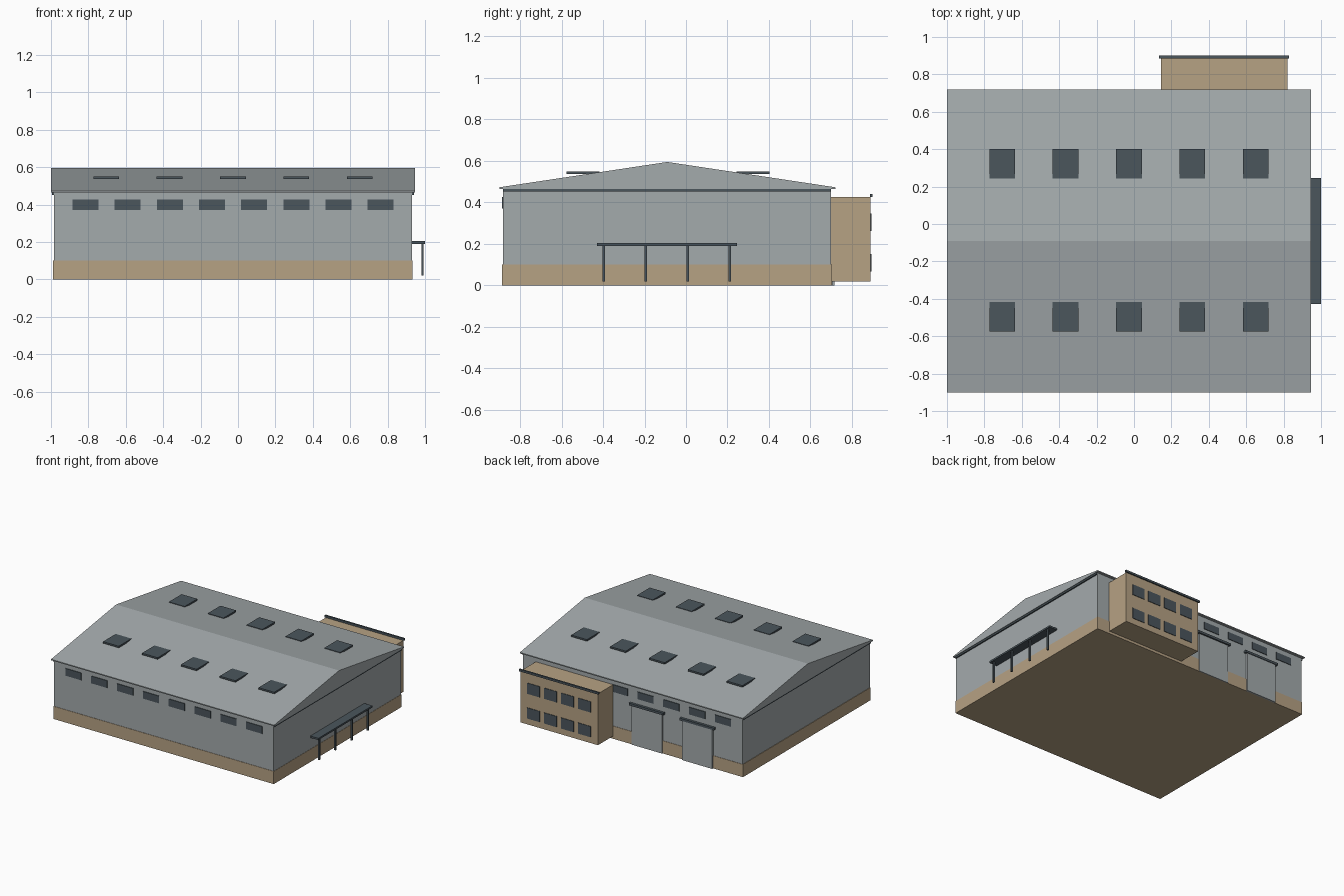
import bpy, bmesh

if "Cube" in bpy.data.objects:
    bpy.data.objects.remove(bpy.data.objects["Cube"])


def material(name, rgb):
    m = bpy.data.materials.new(name)
    m.diffuse_color = (*rgb, 1)
    m.use_nodes = True
    m.node_tree.nodes["Principled BSDF"].inputs["Base Color"].default_value = m.diffuse_color
    return m


GREY = material("grey cladding", (0.37, 0.405, 0.415))
TAN = material("tan masonry", (0.47, 0.36, 0.23))
DARK = material("dark slate", (0.07, 0.092, 0.108))


def solid(name, mat, verts, faces):
    bm = bmesh.new()
    vs = [bm.verts.new(v) for v in verts]
    for f in faces:
        bm.faces.new([vs[i] for i in f])
    bmesh.ops.recalc_face_normals(bm, faces=bm.faces)
    mesh = bpy.data.meshes.new(name)
    bm.to_mesh(mesh)
    bm.free()
    mesh.materials.append(mat)
    ob = bpy.data.objects.new(name, mesh)
    bpy.context.collection.objects.link(ob)
    return ob


def box(name, mat, x, y, z):
    """Box from (min, max) pairs on each axis."""
    verts = [(a, b, c) for a in x for b in y for c in z]
    faces = [(0, 1, 3, 2), (4, 6, 7, 5), (0, 4, 5, 1),
             (2, 3, 7, 6), (0, 2, 6, 4), (1, 5, 7, 3)]
    return solid(name, mat, verts, faces)


def prism(name, mat, x, profile):
    """Extrude a (y, z) profile along x."""
    n = len(profile)
    verts = [(a, *p) for a in x for p in profile]
    faces = [tuple(range(n)), tuple(range(n, 2 * n))]
    faces += [(i, (i + 1) % n, (i + 1) % n + n, i + n) for i in range(n)]
    return solid(name, mat, verts, faces)


def around(c, size):
    return (c - size / 2, c + size / 2)


# Hall: masonry plinth, clad walls, gabled roof
X0, X1, Y0, Y1 = -0.985, 0.93, -0.883, 0.70
box("plinth", TAN, (X0 - 0.004, X1 + 0.002), (Y0 - 0.003, Y1 + 0.003), (0, 0.10))
box("hall_walls", GREY, (X0, X1), (Y0, Y1), (0.10, 0.466))
prism("roof", GREY, (-1.0, 0.945),
      [(-0.90, 0.465), (-0.90, 0.473), (-0.09, 0.595), (0.72, 0.473), (0.72, 0.465)])

# Dark trim under each gable
box("gable_trim_left", DARK, (X0 - 0.01, X0), (Y0, Y1), (0.452, 0.465))
box("gable_trim_right", DARK, (X1, X1 + 0.01), (Y0, Y1), (0.452, 0.465))

# High strip windows, front and back
for i in range(8):
    cx = -0.815 + i * 0.2254
    box("front_window", DARK, around(cx, 0.139), (Y0 - 0.005, Y0), (0.37, 0.427))
    if cx < 0.14:
        box("back_window", DARK, around(cx, 0.139), (Y1, Y1 + 0.005), (0.37, 0.427))

# Flat roof lights on both slopes
for i in range(5):
    for cy in (-0.497, 0.323):
        box("roof_light", DARK, around(-0.705 + i * 0.339, 0.137),
            around(cy, 0.158), (0.536, 0.549))

# Back loading doors with small canopies
for cx, depth in ((-0.597, 0.015), (-0.155, 0.008)):
    box("loading_door", GREY, around(cx, 0.265), (Y1, Y1 + depth), (0, 0.31))
    box("door_canopy", DARK, around(cx, 0.30), (Y1, Y1 + 0.02), (0.31, 0.328))

# Office annex with roof edge and two rows of windows
box("annex", TAN, (0.145, 0.82), (Y1, 0.89), (0.02, 0.425))
box("annex_roof_edge", DARK, (0.135, 0.828), (0.886, 0.90), (0.425, 0.441))
for i in range(4):
    for cz in (0.305, 0.11):
        box("annex_window", DARK, around(0.262 + i * 0.148, 0.11),
            (0.89, 0.894), around(cz, 0.085))

# Side shelter on four posts
box("shelter_roof", DARK, (X1, 1.0), (-0.428, 0.247), (0.19, 0.204))
for i in range(4):
    box("shelter_post", DARK, around(0.986, 0.012),
        around(-0.397 + i * 0.2025, 0.013), (0.02, 0.19))
